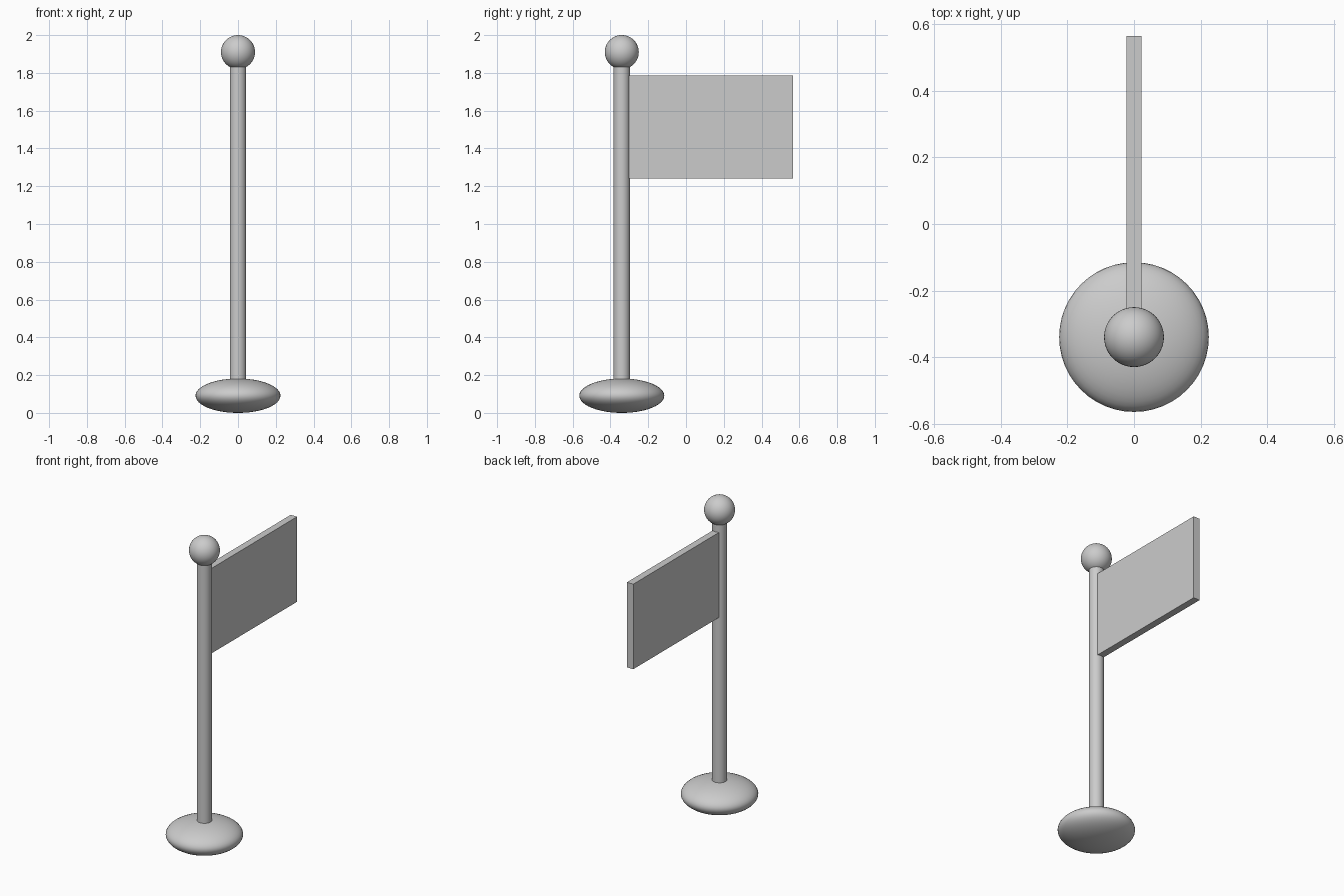
import bpy

if "Cube" in bpy.data.objects:
    bpy.data.objects.remove(bpy.data.objects["Cube"])

POLE_Y = -0.34


def finish(name, scale=None, smooth=True):
    obj = bpy.context.object
    obj.name = name
    if scale:
        obj.scale = scale
        bpy.ops.object.transform_apply(location=False, rotation=False, scale=True)
    if smooth:
        bpy.ops.object.shade_smooth_by_angle()
    return obj


def ellipsoid(name, z, radius, height):
    bpy.ops.mesh.primitive_uv_sphere_add(segments=48, ring_count=24, radius=1,
                                         location=(0, POLE_Y, z))
    return finish(name, (radius, radius, height))


# Flattened round foot
ellipsoid("base", 0.091, 0.225, 0.091)

# Upright pole, sunk into the base and the ball
z0, z1 = 0.09, 1.87
bpy.ops.mesh.primitive_cylinder_add(vertices=48, radius=0.0435, depth=z1 - z0,
                                    location=(0, POLE_Y, (z0 + z1) / 2))
finish("pole")

# Ball on top
ellipsoid("finial_ball", 1.91, 0.09, 0.09)

# Flat rectangular flag, its edge set just into the pole
y0, y1, f0, f1 = -0.305, 0.566, 1.24, 1.785
bpy.ops.mesh.primitive_cube_add(size=1, location=(0, (y0 + y1) / 2, (f0 + f1) / 2))
finish("flag", (0.045, y1 - y0, f1 - f0), smooth=False)
